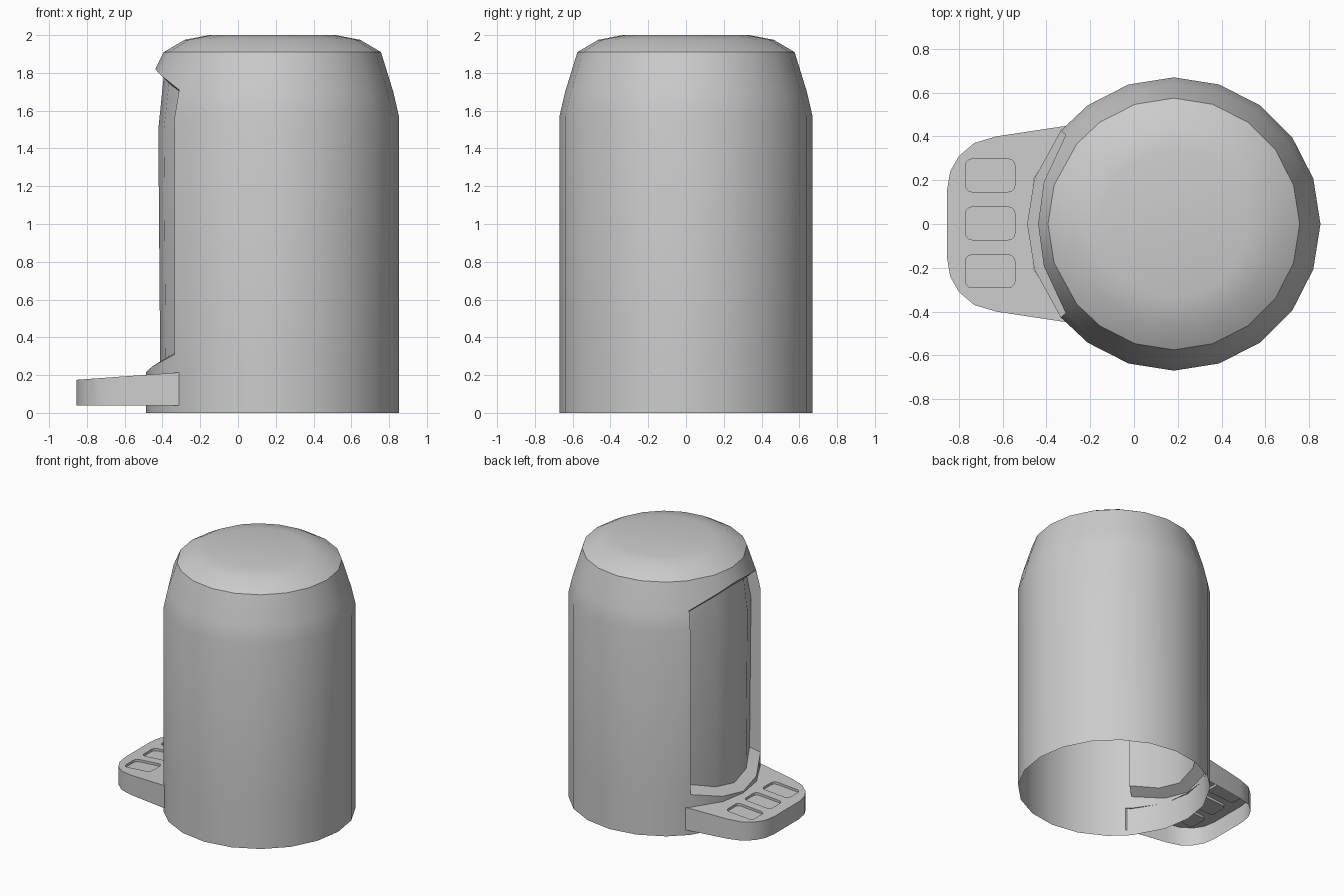
import bpy, bmesh
from math import sin, cos, radians, pi

if "Cube" in bpy.data.objects:
    bpy.data.objects.remove(bpy.data.objects["Cube"])

CX = 0.182  # body axis
ANG = [k * 18 for k in range(20)]
ANG[8], ANG[12] = 140.5, 219.5          # sides of the opening
LOW = {8: .31, 9: .245, 10: .215}       # opening sill and lip heights
HIGH = {8: (.64, 1.71), 9: (.624, 1.79), 10: (.62, 1.82)}


def mirror(i):
    return i if i <= 10 else 20 - i


def vert(bm, i, r, z):
    a = radians(ANG[i % 20])
    return bm.verts.new((CX + r * cos(a), r * sin(a), z))


def finish(bm, name):
    mesh = bpy.data.meshes.new(name)
    bm.to_mesh(mesh)
    bm.free()
    ob = bpy.data.objects.new(name, mesh)
    bpy.context.collection.objects.link(ob)
    bpy.ops.object.select_all(action='DESELECT')
    bpy.context.view_layer.objects.active = ob
    ob.select_set(True)
    bpy.ops.object.shade_smooth_by_angle(angle=radians(30))
    return ob


# Shell: open-bottomed 20-sided body with an opening on the -x side
bm = bmesh.new()
cols = []
for i in range(20):
    m = mirror(i)
    rows = [(.67, 0), (.67, LOW.get(m, .31)), (.67, 1.57), HIGH.get(m, (.64, 1.70)),
            (.575, 1.91), (.465, 1.975), (.335, 2.0)]
    cols.append([None if (j == 2 and 9 <= i <= 11) else vert(bm, i, r, z)
                 for j, (r, z) in enumerate(rows)])
for i in range(20):
    a, b = cols[i], cols[(i + 1) % 20]
    for j in range(6):
        if 8 <= i < 12 and j in (1, 2):
            continue
        bm.faces.new((a[j], b[j], b[j + 1], a[j + 1]))
bm.faces.new([c[6] for c in cols])

# Recessed window panel and the step around it
panel = []
for i in range(8, 13):
    m = mirror(i)
    z0, z1 = LOW[m] + .045, HIGH[m][1] - .045
    panel.append([vert(bm, i, r, z) for r, z in ((.594, z0), (.604, 1.5), (.576, z1))])
for k in range(4):
    a, b = panel[k], panel[k + 1]
    ca, cb = cols[8 + k], cols[9 + k]
    for j in range(2):
        bm.faces.new((a[j], b[j], b[j + 1], a[j + 1]))
    bm.faces.new((ca[1], cb[1], b[0], a[0]))
    bm.faces.new((a[2], b[2], cb[3], ca[3]))
for p, c in ((panel[0], cols[8]), (panel[4], cols[12])):
    for j in range(2):
        q = (c[j + 1], p[j], p[j + 1], c[j + 2])
        bm.faces.new(q if c is cols[8] else q[::-1])
bmesh.ops.recalc_face_normals(bm, faces=bm.faces)
finish(bm, "body_shell")


# Tray: sloped top with three button pockets, open underneath
def top_z(x):
    return .215 + (x + .3) * .072


bm = bmesh.new()
half = [(-.30, .45), (-.63, .40), (-.73, .37), (-.80, .31), (-.84, .24), (-.855, .15)]
back = [(-.48, 0), (-.457, .207), (-.33, .42)]
front = half + [(x, -y) for x, y in reversed(half)]
outline = front + [(x, -y) for x, y in reversed(back)] + back[1:]


def ring(pts, dz=0):
    return [bm.verts.new((x, y, top_z(x) + dz)) for x, y in pts]


def loop_edges(vs):
    return [bm.edges.new((vs[k], vs[(k + 1) % len(vs)])) for k in range(len(vs))]


def rounded(cx, cy, hx, hy, r):
    pts = []
    for n, (sx, sy) in enumerate(((1, 1), (-1, 1), (-1, -1), (1, -1))):
        for s in range(4):
            t = n * pi / 2 + s * pi / 6
            pts.append((cx + sx * (hx - r) + r * cos(t), cy + sy * (hy - r) + r * sin(t)))
    return pts


outer = ring(outline)
edges = loop_edges(outer)
pockets = []
for cy in (-.216, .003, .222):
    pts = rounded(-.657, cy, .113, .075, .03)
    rim, floor = ring(pts), ring(pts, -.018)
    edges += loop_edges(rim)
    pockets.append((rim, floor))
bmesh.ops.triangle_fill(bm, edges=edges, use_beauty=True, use_dissolve=False, normal=(0, 0, 1))
for rim, floor in pockets:
    n = len(rim)
    for k in range(n):
        bm.faces.new((rim[k], rim[(k + 1) % n], floor[(k + 1) % n], floor[k]))
    bm.faces.new(floor)
foot = [bm.verts.new((x, y, .04)) for x, y in front]
for k in range(len(front) - 1):
    bm.faces.new((outer[k], foot[k], foot[k + 1], outer[k + 1]))
bmesh.ops.recalc_face_normals(bm, faces=bm.faces)
if max(bm.faces, key=lambda f: f.calc_center_median().z).normal.z < 0:
    bmesh.ops.reverse_faces(bm, faces=bm.faces)
finish(bm, "button_tray")
